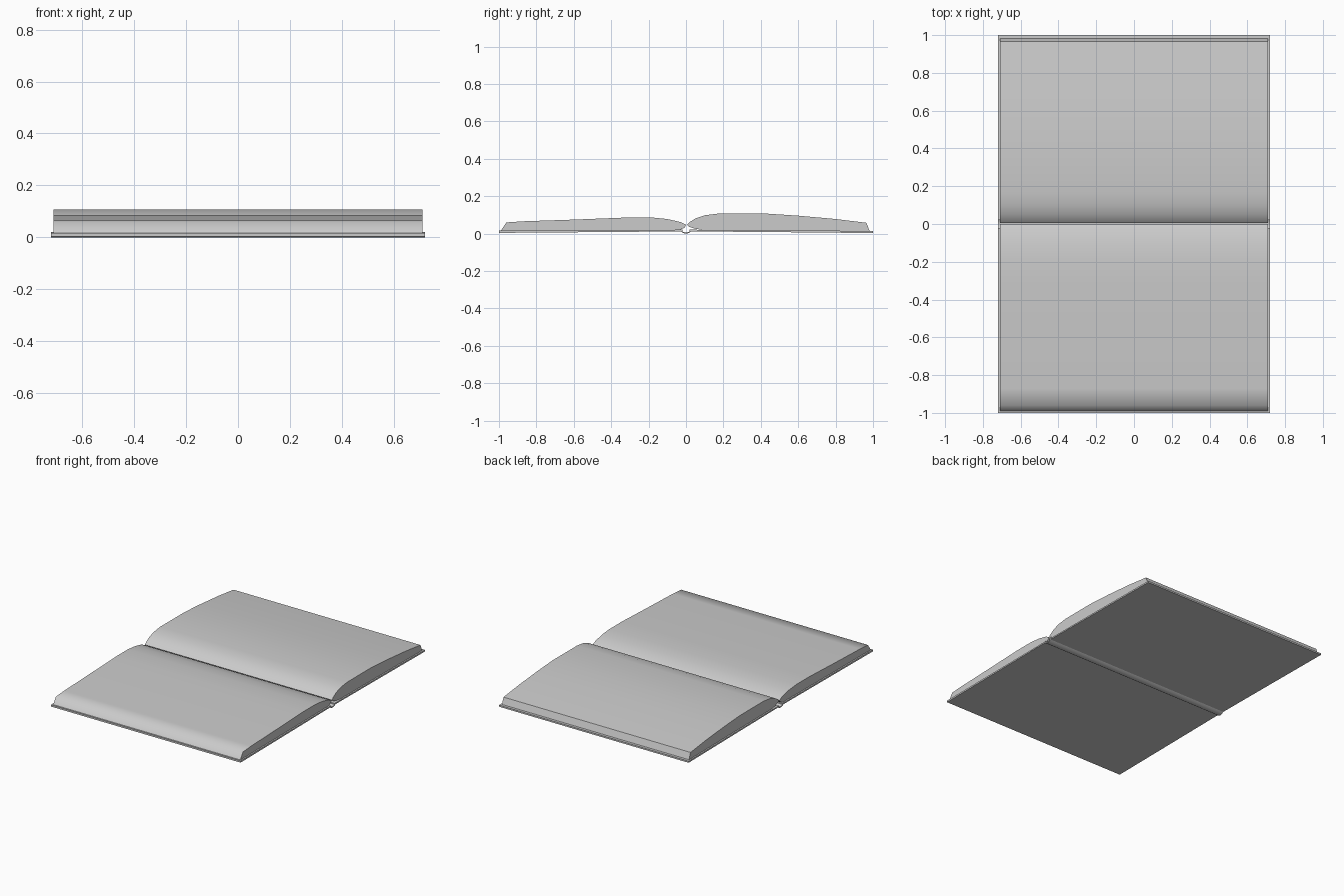
import bpy, math

cube = bpy.data.objects.get("Cube")
if cube:
    bpy.data.objects.remove(cube, do_unlink=True)

grey = bpy.data.materials.new("plain grey")
grey.use_nodes = True
colour = (0.6, 0.6, 0.6, 1)
grey.diffuse_color = colour
grey.node_tree.nodes["Principled BSDF"].inputs["Base Color"].default_value = colour


def extrude_profile(name, profile, half_width, angle=60):
    """Sweep a closed (y, z) outline across x, smooth along its curves."""
    n = len(profile)
    verts = [(x, y, z) for x in (-half_width, half_width) for y, z in profile]
    faces = [(i, i + n, (i + 1) % n + n, (i + 1) % n) for i in range(n)]
    faces += [tuple(range(n)), tuple(reversed(range(n, 2 * n)))]
    mesh = bpy.data.meshes.new(name)
    mesh.from_pydata(verts, [], faces)
    mesh.materials.append(grey)
    obj = bpy.data.objects.new(name, mesh)
    bpy.context.collection.objects.link(obj)
    bpy.ops.object.select_all(action="DESELECT")
    obj.select_set(True)
    bpy.context.view_layer.objects.active = obj
    bpy.ops.object.mode_set(mode="EDIT")
    bpy.ops.mesh.select_all(action="SELECT")
    bpy.ops.mesh.normals_make_consistent(inside=False)
    bpy.ops.object.mode_set(mode="OBJECT")
    bpy.ops.object.shade_smooth_by_angle(angle=math.radians(angle))
    return obj


# Front page block: thin, with a slanted fore edge that rolls into the page
extrude_profile("front_pages", [
    (-0.99, 0.015), (-0.96, 0.06), (-0.87, 0.066), (-0.6, 0.075),
    (-0.32, 0.086), (-0.18, 0.086), (-0.1, 0.078), (-0.03, 0.062),
    (0, 0.047), (-0.006, 0.032), (-0.03, 0.022), (-0.08, 0.015)], 0.71)

# Back page block: thicker, arched near the gutter
extrude_profile("back_pages", [
    (0.004, 0.047), (0.02, 0.062), (0.05, 0.081), (0.1, 0.098),
    (0.17, 0.107), (0.43, 0.107), (0.6, 0.096), (0.8, 0.078),
    (0.965, 0.058), (0.982, 0.013), (0.4, 0.016), (0.1, 0.018),
    (0.05, 0.026), (0.018, 0.036)], 0.71)

# Cover boards
extrude_profile("front_cover", [
    (-1, 0.004), (-1, 0.016), (-0.5, 0.018), (-0.02, 0.021),
    (-0.02, 0.012), (-0.5, 0.008)], 0.72, 30)
extrude_profile("back_cover", [
    (1, 0.003), (1, 0.014), (0.5, 0.018), (0.02, 0.021),
    (0.02, 0.012), (0.5, 0.008)], 0.72, 30)

# Spine: narrow rounded strip dipping below the boards
extrude_profile("spine", [
    (-0.03, 0.013), (-0.015, 0.003), (0, 0), (0.015, 0.003),
    (0.03, 0.013), (0.03, 0.019), (0.015, 0.01), (0, 0.007),
    (-0.015, 0.01), (-0.03, 0.019)], 0.72, 40)
